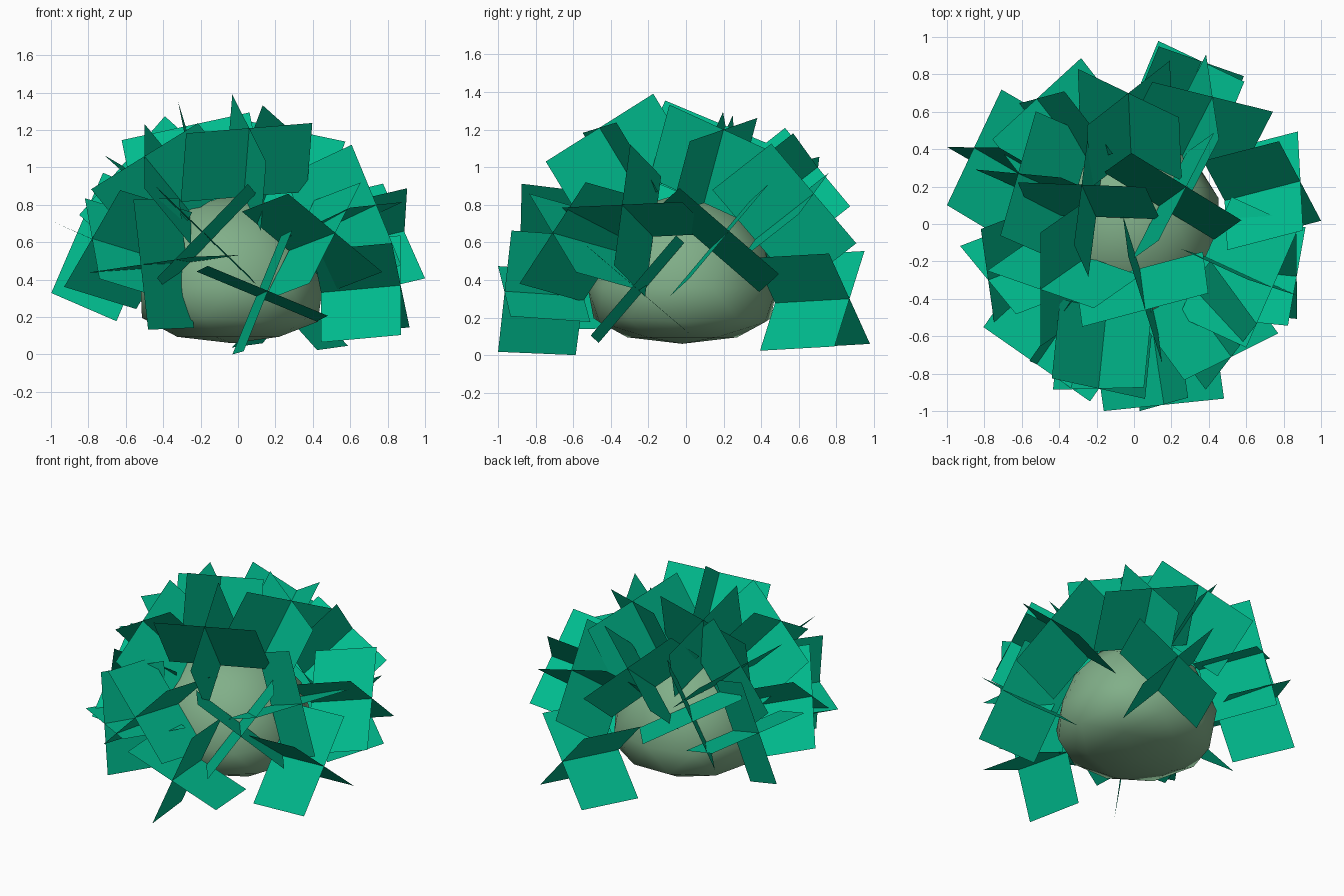
import bpy, bmesh, math
from mathutils import Vector

if "Cube" in bpy.data.objects:
    bpy.data.objects.remove(bpy.data.objects["Cube"])


def material(name, rgb):
    m = bpy.data.materials.new(name)
    m.diffuse_color = (*rgb, 1)
    m.use_nodes = True
    m.node_tree.nodes["Principled BSDF"].inputs["Base Color"].default_value = m.diffuse_color
    return m


LEAF = material("leaf green", (0.0, 0.5, 0.27))
CORE = material("sage green", (0.22, 0.43, 0.25))
HALF, DEPTH = 0.35, 0.43     # half width and depth of a leaf card


def add_object(name, bm, mat):
    me = bpy.data.meshes.new(name)
    bm.to_mesh(me)
    bm.free()
    me.materials.append(mat)
    ob = bpy.data.objects.new(name, me)
    bpy.context.collection.objects.link(ob)
    return ob


# Rounded core with a squashed, slightly uneven underside
bm = bmesh.new()
bmesh.ops.create_icosphere(bm, subdivisions=2, radius=1)
for v in bm.verts:
    x, y, z = v.co
    wob = 1 + 0.04 * math.sin(4 * x + 1) * math.cos(3 * y)
    up = 0.36 + 0.5 * z if z > 0 else 0.36 - 0.3 * abs(z) ** 0.75
    spread = 1.0 + 0.14 * max(0, -z)
    v.co = Vector((-0.03 + 0.52 * x * wob * spread, -0.02 + 0.52 * y * wob * spread, up))
for f in bm.faces:
    f.smooth = True
add_object("bush_core", bm, CORE)


# Leaf cluster: two crossed cards sharing a stem that points away from height c
def leaf_cluster(i, tip, hint, c=0.45, d=None):
    tip = Vector(tip)
    d = (Vector(d) if d else tip - Vector((0, 0, c))).normalized()
    u = Vector(hint)
    u = (u - d * u.dot(d)).normalized()
    w = d.cross(u)
    bm = bmesh.new()
    for side in (u, w):
        a, b = tip + side * HALF, tip - side * HALF
        pts = (a, b, b - d * DEPTH, a - d * DEPTH)
        bm.faces.new([bm.verts.new(p) for p in pts])
    for v in bm.verts:
        v.co.z = max(v.co.z, 0)
        v.co.x = max(-1, min(1, v.co.x))
        v.co.y = max(-1, min(1, v.co.y))
    add_object(f"leaf_cluster_{i:02d}", bm, LEAF)


# Tip position, direction of the first card, and optional stem aim
CLUSTERS = [
    # front
    ((0.16, -0.97, 0.34), (0.27, 0, 0.65), 0.3, (0.14, -0.98, 0.07)),
    ((-0.19, -0.88, 0.66), (0.5, 0, 0.52), 0.45, (-0.1, -0.98, 0.12)),
    ((0.52, -0.71, 0.65), (-0.24, -0.12, 0.2)),
    ((-0.52, -0.75, 0.48), (-0.10, 0, 0.67), 0.5),
    # sides
    ((0.74, -0.34, 0.80), (0, 0.3, -0.04)),
    ((0.87, -0.28, 0.37), (0, 0.55, -0.47), 0.3, (0.99, -0.10, 0.09)),
    ((0.89, 0.23, 0.66), (0, 0.5, -0.42)),
    ((-0.78, -0.30, 0.62), (0.09, -0.2, 0.27), 0.38),
    ((-0.86, 0.41, 0.65), (-0.39, 0, -0.92), 0.3, (-0.81, 0.47, 0.35)),
    # top
    ((0.06, -0.46, 1.21), (0.32, 0.07, 0.05)),
    ((0.28, 0.20, 1.20), (0.68, -0.35, 0)),
    ((-0.28, 0.21, 1.22), (0.32, -0.02, 0.05), 0.45, (-0.18, 0.4, 0.9)),
    ((-0.62, 0.27, 1.01), (0.7, -0.15, 0.3)),
    ((-0.50, -0.35, 1.06), (0, 0.3, 0.17)),
    # back
    ((0.42, 0.68, 0.86), (0.31, -0.07, -0.1), 0.45, (0.36, 0.7, 0.55)),
    ((-0.03, 0.70, 1.00), (0.29, -0.13, 0.2)),
    ((0.36, 0.87, 0.30), (0.2, -0.13, 0.22), 0.25),
    ((-0.52, 0.67, 0.74), (-0.6, 0.1, -0.87), 0.58),
]
for i, args in enumerate(CLUSTERS):
    leaf_cluster(i, *args)
